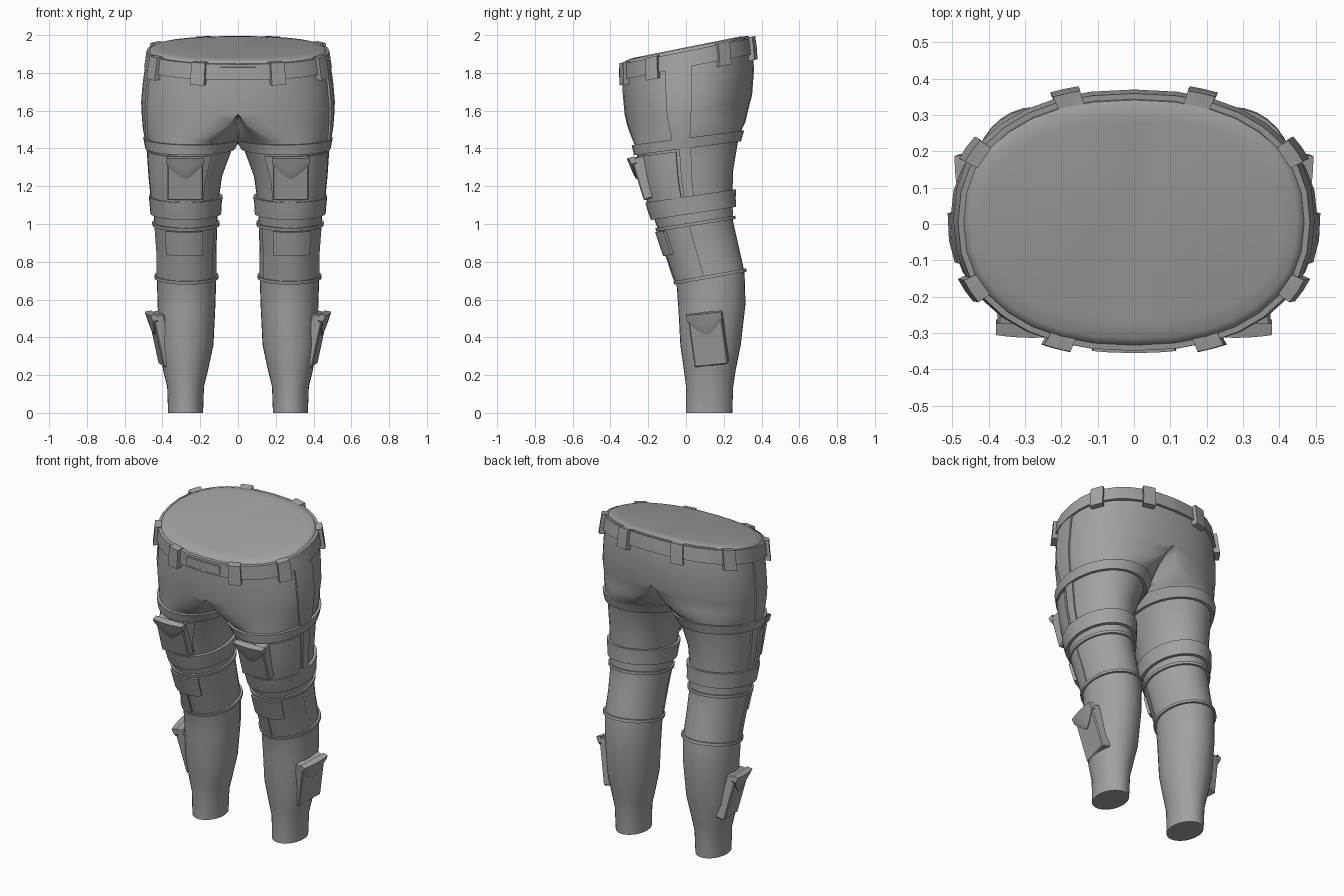
import bpy, bmesh
from math import sin, cos, radians, copysign
from mathutils import Matrix, Vector

cube = bpy.data.objects.get("Cube")
if cube:
    bpy.data.objects.remove(cube)

cloth = bpy.data.materials.new("grey_cloth")
cloth.use_nodes = True
GREY = (0.36, 0.36, 0.36, 1)
cloth.diffuse_color = GREY
cloth.node_tree.nodes["Principled BSDF"].inputs["Base Color"].default_value = GREY

# Left half sections: height, inner x, outer x, front y, back y, tilt, leg-to-pelvis blend
SECTIONS = [
    (0, .185, .37, 0, .245, 0, 0),
    (.14, .18, .375, 0, .25, 0, 0),
    (.22, .16, .395, -.01, .262, 0, 0),
    (.36, .13, .42, -.03, .29, 0, 0),
    (.55, .12, .425, -.04, .315, .08, 0),
    (.69, .115, .43, -.05, .31, .18, 0),
    (.83, .115, .43, -.095, .28, .17, 0),
    (.97, .11, .44, -.14, .25, .16, 0),
    (1.1, .105, .45, -.185, .245, .15, 0),
    (1.25, .085, .465, -.225, .25, .14, 0),
    (1.4, .03, .475, -.26, .275, .13, 0),
    (1.45, 0, .485, -.27, .29, .13, 0),
    (1.5, -.02, .495, -.29, .315, .13, .35),
    (1.56, -.02, .5, -.31, .33, .14, .75),
    (1.63, 0, .505, -.325, .35, .15, 1),
    (1.75, 0, .495, -.335, .36, .18, 1),
    (1.85, 0, .48, -.335, .355, .2, 1),
    (1.91, 0, .47, -.335, .345, .2, 1),
]


def section(z):
    for a, b in zip(SECTIONS, SECTIONS[1:]):
        if z <= b[0]:
            f = (z - a[0]) / (b[0] - a[0])
            return [p + (q - p) * f for p, q in zip(a, b)][1:]
    return SECTIONS[-1][1:]


def skin(angle, z, off=0):
    """Point on the left half surface; angle 0 is the outer side, -90 the front."""
    xin, xout, yf, yb, tilt, blend = section(z)
    c, s = cos(radians(angle)), sin(radians(angle))
    ry, cy = (yb - yf) / 2 + off, (yf + yb) / 2
    leg_x = (xin + xout) / 2 + ((xout - xin) / 2 + off) * c
    hip_x = (xout + off) * max(c, 0) ** .88
    hip_s = copysign(abs(s) ** .88, s)
    x = leg_x + (hip_x - leg_x) * blend
    y = cy + ry * (s + (hip_s - s) * blend)
    x = max(x, 0)
    return Vector((x if x > 1e-4 else 0, y, z + tilt * y))


def finish(name, bm, smooth=40):
    bmesh.ops.recalc_face_normals(bm, faces=bm.faces)
    me = bpy.data.meshes.new(name)
    bm.to_mesh(me)
    bm.free()
    me.materials.append(cloth)
    ob = bpy.data.objects.new(name, me)
    bpy.context.collection.objects.link(ob)
    bpy.ops.object.select_all(action="DESELECT")
    ob.select_set(True)
    bpy.context.view_layer.objects.active = ob
    bpy.ops.object.shade_smooth_by_angle(angle=radians(smooth))
    mod = ob.modifiers.new("both_sides", "MIRROR")
    mod.use_clip = True
    mod.merge_threshold = .0005
    return ob


def sheet(name, point, nu, nv, matrix=None):
    """Raised sheet: point(u, v, edge) over 0..1, with its border sunk down."""
    us = [0] + [i / nu for i in range(nu + 1)] + [1]
    vs = [0] + [j / nv for j in range(nv + 1)] + [1]
    bm = bmesh.new()
    rows = []
    for j, v in enumerate(vs):
        rows.append([bm.verts.new(point(u, v, i in (0, nu + 2) or j in (0, nv + 2)))
                     for i, u in enumerate(us)])
    for r, q in zip(rows, rows[1:]):
        for i in range(len(r) - 1):
            bm.faces.new((r[i], r[i + 1], q[i + 1], q[i]))
    if matrix:
        bm.transform(matrix)
    return finish(name, bm)


def patch(name, z0, z1, off, a0=-180, a1=180):
    """Piece of cloth lying on the skin between two heights and two angles."""
    def point(u, v, edge):
        return skin(a0 + (a1 - a0) * u, z0 + (z1 - z0) * v, -.006 if edge else off)
    sheet(name, point, max(2, round((a1 - a0) / 11.25)), max(2, round((z1 - z0) / .05)))


def pocket(name, matrix, w, h, depth):
    """Box pocket with a puffed, pointed flap; its front faces local -y."""
    bm = bmesh.new()
    box = Matrix.Translation((0, depth / 2, 0)) @ Matrix.Diagonal((w, depth, h, 1))
    bmesh.ops.create_cube(bm, size=1, matrix=box)
    bmesh.ops.bevel(bm, geom=bm.edges[:], offset=.006, segments=1, affect="EDGES")
    bm.transform(matrix)
    finish(name, bm, 30)

    def flap(u, v, edge):
        s = 2 * u - 1
        drop = .035 + .085 * (1 - abs(s) ** 1.4)
        puff = .005 + .016 * (1 - v) ** .6 * (1 - .5 * s * s)
        return Vector((s * (w / 2 + .005), .02 if edge else -puff, h / 2 + .008 - drop * v))
    sheet(name + "_flap", flap, 12, 5, matrix)


# Trouser body: one lofted half, closed at the hem and the waist
N = 32
levels = [(s[0], 0) for s in SECTIONS]
levels += [(.012, -.012), (.7, 0), (.9, 0), (1.03, 0), (1.33, 0), (1.475, 0), (1.53, 0), (1.595, 0)]
levels = sorted(l for l in levels if l != (.012, -.012))
levels += [(1.922, -.004), (1.93, -.02), (1.935, -.06)]
bm = bmesh.new()
rings = [[bm.verts.new(skin(360 * i / N, z, off)) for i in range(N)] for z, off in levels]
for r, q in zip(rings, rings[1:]):
    for i in range(N):
        k = (i + 1) % N
        bm.faces.new((r[i], r[k], q[k], q[i]))
bm.faces.new(rings[0])
bm.faces.new(rings[-1])
inner = [f for f in bm.faces if all(v.co.x < 1e-5 for v in f.verts)]
bmesh.ops.delete(bm, geom=inner, context="FACES")
finish("trouser_body", bm, 50)

# Waist: belt, buckle and loops
patch("belt", 1.83, 1.915, .014, -90, 90)
patch("buckle_plate", 1.845, 1.9, .02, -90, -79)
for label, angle, half in (("front", -68, 4.5), ("front_side", -28, 5.5),
                           ("back_side", 29, 5.5), ("back", 71, 4.5)):
    patch(label + "_belt_loop", 1.8, 1.922, .032, angle - half, angle + half)

# Thigh harness: bands, side straps and pocket panel
patch("upper_thigh_band", 1.4, 1.455, .016)
patch("lower_thigh_band", 1.05, 1.145, .018)
patch("hip_strap", 1.45, 1.835, .009, -17, 2)
patch("thigh_strap", 1.14, 1.405, .009, -9, 4)
patch("thigh_panel", 1.14, 1.39, .01, -120, -13)

# Knee: piping, pad and centre seam
patch("upper_knee_piping", .985, 1.003, .012)
patch("lower_knee_piping", .69, .708, .012)
patch("knee_cover", .708, .985, .004, -150, -10)
patch("knee_pad", .85, .982, .02, -119, -53)
patch("knee_seam", .71, .85, .008, -89, -87)

# Pockets on the thigh front and the outer calf
rot = lambda deg, axis: Matrix.Rotation(radians(deg), 4, axis)
pocket("thigh_pocket", Matrix.Translation((.28, -.257, 1.235)) @ rot(17, "X"), .19, .23, .09)
pocket("calf_pocket", Matrix.Translation((.435, .115, .385)) @ rot(82, "Z")
       @ rot(13, "X") @ rot(-6, "Y"), .18, .28, .06)
